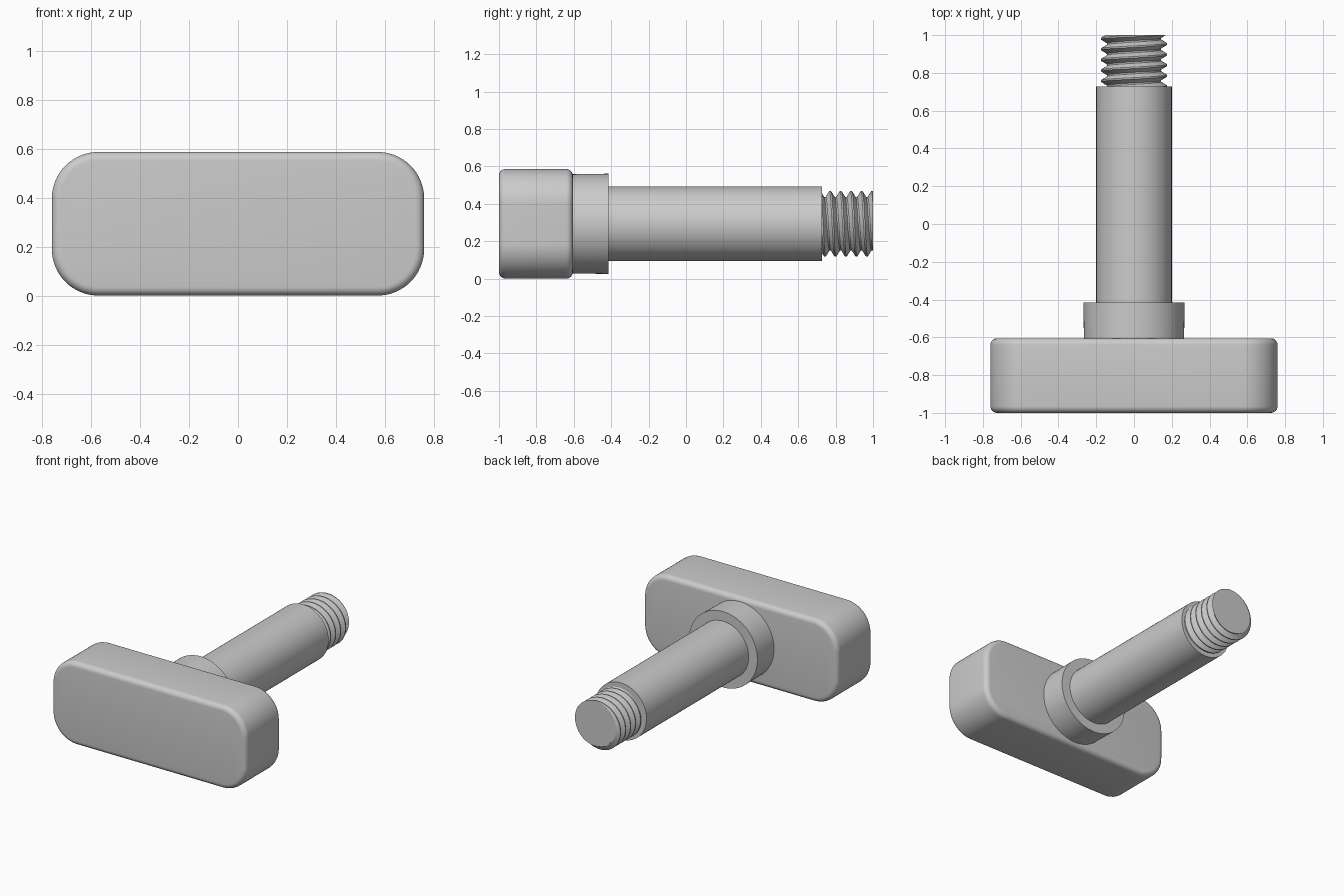
import bpy, bmesh, math
from mathutils import Matrix

cube = bpy.data.objects.get("Cube")
if cube:
    bpy.data.objects.remove(cube)

AXIS_Z = 0.293

steel = bpy.data.materials.new("grey_steel")
steel.use_nodes = True
GREY = (0.6, 0.6, 0.6, 1)
steel.diffuse_color = GREY
steel.node_tree.nodes["Principled BSDF"].inputs["Base Color"].default_value = GREY


def finish(name, bm, angle=35):
    """Turn a bmesh centred on the bolt axis into a shaded object."""
    bmesh.ops.recalc_face_normals(bm, faces=bm.faces)
    mesh = bpy.data.meshes.new(name)
    bm.to_mesh(mesh)
    bm.free()
    mesh.materials.append(steel)
    obj = bpy.data.objects.new(name, mesh)
    obj.location.z = AXIS_Z
    bpy.context.collection.objects.link(obj)
    bpy.ops.object.select_all(action='DESELECT')
    obj.select_set(True)
    bpy.context.view_layer.objects.active = obj
    bpy.ops.object.shade_smooth_by_angle(angle=math.radians(angle))
    return obj


def cylinder(name, r_front, r_back, front, back):
    bm = bmesh.new()
    turn = Matrix.Translation((0, (front + back) / 2, 0)) @ Matrix.Rotation(-math.pi / 2, 4, 'X')
    bmesh.ops.create_cone(bm, cap_ends=True, segments=96, radius1=r_front, radius2=r_back,
                          depth=back - front, matrix=turn)
    return finish(name, bm)


# Head: block with large rounded corners and a small fillet on both rims
def head(front=-1.0, back=-0.605, half_width=0.76, fillet=0.035):
    bm = bmesh.new()
    bmesh.ops.create_cube(bm, size=1, matrix=Matrix.Translation((0, (front + back) / 2, 0))
                          @ Matrix.Diagonal((2 * half_width, back - front, 2 * AXIS_Z, 1)))
    corners = [e for e in bm.edges if abs(e.verts[0].co.y - e.verts[1].co.y) > 0.1]
    bmesh.ops.bevel(bm, geom=corners, offset=0.19, segments=16, affect='EDGES', profile=0.5)
    rims = [e for e in bm.edges if abs(e.verts[0].co.y - e.verts[1].co.y) < 0.001]
    bmesh.ops.bevel(bm, geom=rims, offset=fillet, segments=6, affect='EDGES', profile=0.5)
    return finish("head", bm)


# Thread: right-handed helical surface trimmed flat at both ends
def thread(start=0.72, end=1.0, pitch=0.056, crest=0.176, root=0.143, steps=96):
    bm = bmesh.new()
    profile = [(-0.07, crest), (0.07, crest), (0.43, root), (0.57, root)]

    def radius(u):
        u = abs((u + 0.5) % 1 - 0.5)
        t = min(max((u - 0.07) / 0.36, 0), 1)
        return crest + (root - crest) * t

    turns = math.ceil((end - start) / pitch) + 2
    rows = []
    for turn in range(-turns, 2):
        for offset, _ in profile:
            row = []
            for i in range(steps + 1):
                y = end - 0.005 + pitch * (turn + offset + i / steps)
                y = min(max(y, start), end)
                r = radius((y - end + 0.005) / pitch - i / steps)
                a = math.tau * i / steps
                row.append(bm.verts.new((r * math.sin(a), y, r * math.cos(a))))
            rows.append(row)
    for low, high in zip(rows, rows[1:]):
        for i in range(steps):
            quad = (low[i], low[i + 1], high[i + 1], high[i])
            ys = [v.co.y for v in quad]
            if max(ys) - min(ys) > 1e-6:
                bm.faces.new(quad)
    bmesh.ops.delete(bm, geom=[v for v in bm.verts if not v.link_faces], context='VERTS')
    bmesh.ops.remove_doubles(bm, verts=bm.verts, dist=1e-5)
    bmesh.ops.holes_fill(bm, edges=[e for e in bm.edges if e.is_boundary], sides=0)
    return finish("thread", bm, 30)


head()
cylinder("collar", 0.265, 0.268, -0.62, -0.415)
cylinder("shaft", 0.2, 0.2, -0.43, 0.727)
thread()
